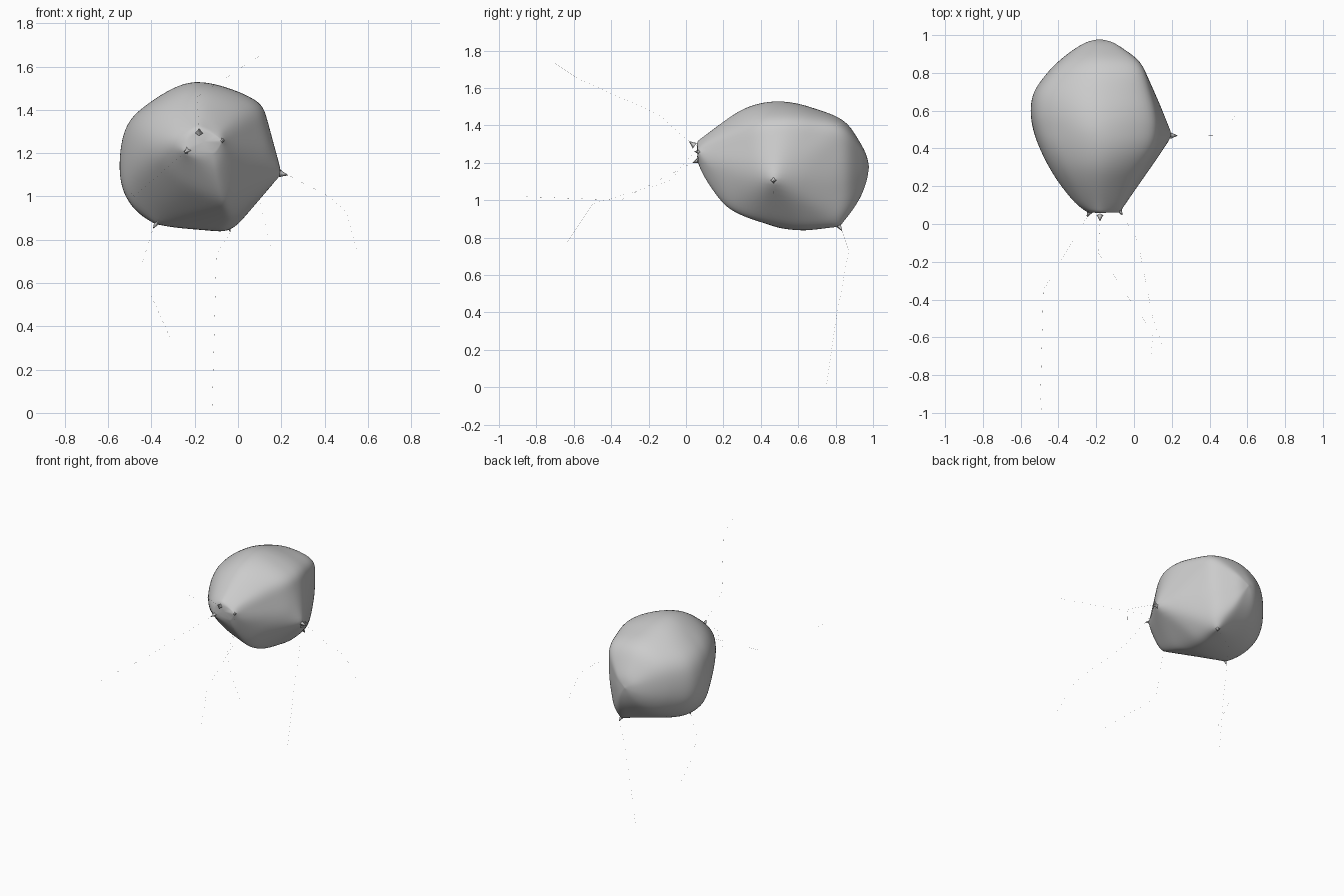
import bpy, bmesh, math
from mathutils import Vector
from mathutils.bvhtree import BVHTree

if "Cube" in bpy.data.objects:
    bpy.data.objects.remove(bpy.data.objects["Cube"])

grey = bpy.data.materials.new("plain_grey")
grey.diffuse_color = (0.6, 0.6, 0.6, 1)
grey.use_nodes = True
grey.node_tree.nodes["Principled BSDF"].inputs["Base Color"].default_value = grey.diffuse_color


def spline(pts, steps, closed=False):
    """Smooth curve through points of any dimension."""
    pts = [Vector(p) for p in pts]
    n = len(pts)
    get = (lambda i: pts[i % n]) if closed else (lambda i: pts[max(0, min(n - 1, i))])
    out = []
    for i in range(n if closed else n - 1):
        a, b, c, d = (get(i + k) for k in (-1, 0, 1, 2))
        for s in range(steps):
            t = s / steps
            out.append(b + (c - a) * (t / 2) + (a * 2 - b * 5 + c * 4 - d) * (t * t / 2)
                       + (b * 3 - a - c * 3 + d) * (t ** 3 / 2))
    return out if closed else out + [pts[-1]]


def finish(bm, name):
    bmesh.ops.recalc_face_normals(bm, faces=bm.faces)
    me = bpy.data.meshes.new(name)
    bm.to_mesh(me)
    bm.free()
    me.materials.append(grey)
    ob = bpy.data.objects.new(name, me)
    bpy.context.collection.objects.link(ob)
    for p in me.polygons:
        p.use_smooth = True
    return ob


def section(outline):
    """Smooth outline scaled to a unit square."""
    pts = spline(outline, 9, True)
    lo = [min(p[k] for p in pts) for k in (0, 1)]
    hi = [max(p[k] for p in pts) for k in (0, 1)]
    return [Vector([(p[k] - lo[k]) / (hi[k] - lo[k]) for k in (0, 1)]) for p in pts]


# Cross-section outlines (x, z) at three depths, from the lower left corner
front = section([(-.27, 1.04), (-.12, .97), (-.04, .96), (.03, 1.12), (.025, 1.25),
                 (-.02, 1.36), (-.17, 1.43), (-.31, 1.38), (-.39, 1.27), (-.38, 1.15)])
middle = section([(-.39, .87), (-.12, .84), (.0, .88), (.2, 1.1), (.17, 1.31),
                  (.1, 1.445), (-.19, 1.53), (-.42, 1.42), (-.525, 1.28), (-.53, 1.02)])
back = section([(-.36, .96), (-.2, .89), (-.03, .86), (.03, 1.05), (.045, 1.25),
                (.02, 1.40), (-.18, 1.445), (-.34, 1.39), (-.43, 1.28), (-.44, 1.10)])


def blend(y):
    a, b, y0, y1 = (front, middle, .22, .5) if y < .5 else (middle, back, .5, .82)
    t = max(0, min(1, (y - y0) / (y1 - y0)))
    return [p.lerp(q, t) for p, q in zip(a, b)]


# Body extents along the depth: y, x min, x max, z min, z max
stations = [(.065, -.235, -.085, 1.20, 1.295), (.1, -.30, -.05, 1.12, 1.34),
            (.2, -.385, .016, .98, 1.42), (.3, -.45, .09, .915, 1.485),
            (.4, -.50, .155, .88, 1.52), (.5, -.535, .18, .85, 1.53),
            (.6, -.548, .155, .832, 1.517), (.7, -.53, .11, .838, 1.487),
            (.8, -.46, .065, .865, 1.45), (.87, -.39, .02, .92, 1.40),
            (.93, -.31, -.06, 1.01, 1.31), (.965, -.245, -.12, 1.10, 1.24),
            (.978, -.185, -.18, 1.175, 1.18)]

# Spike tips and the direction each one points
spikes = {
    "front_left_spike": ((-.25, .035, 1.20), (-.4, -.8, -.3)),
    "front_top_spike": ((-.18, .015, 1.315), (0, -.8, .6)),
    "front_right_spike": ((-.06, .045, 1.26), (.5, -.8, .1)),
    "right_spike": ((.232, .468, 1.098), (1, 0, -.2)),
    "lower_left_spike": ((-.392, .50, .852), (-.5, 0, -.8)),
    "lower_back_spike": ((-.035, .835, .835), (.3, .5, -.8)),
}
ends = [(Vector(t), Vector(d).normalized()) for t, d in spikes.values()]

# Lofted body
bm = bmesh.new()
rings, centres = [], []
for y, x0, x1, z0, z1 in spline(stations, 5):
    rings.append([bm.verts.new((x0 + (x1 - x0) * u, y, z0 + (z1 - z0) * v)) for u, v in blend(y)])
    centres.append(Vector(((x0 + x1) / 2, y, (z0 + z1) / 2)))
n = len(front)

# Taut skin stretched over the loft and the spike roots
taut = bmesh.new()
for v in bm.verts:
    taut.verts.new(v.co)
for tip, d in ends:
    taut.verts.new(tip - d * .028)
bmesh.ops.convex_hull(taut, input=taut.verts)
skin = BVHTree.FromBMesh(taut)
taut.free()
for ring, c in list(zip(rings, centres))[1:-1]:
    for v in ring:
        hit = skin.ray_cast(c, (v.co - c).normalized())[0]
        if hit:
            v.co = hit

for a, b in zip(rings, rings[1:]):
    for i in range(n):
        j = (i + 1) % n
        bm.faces.new((a[i], a[j], b[j], b[i]))
for ring in (rings[0], rings[-1]):
    bmesh.ops.poke(bm, faces=[bm.faces.new(ring)])
inner = [v for ring in rings[1:-1] for v in ring]
for _ in range(4):
    bmesh.ops.smooth_vert(bm, verts=inner, factor=.5, use_axis_x=True, use_axis_y=True, use_axis_z=True)

# Draw the skin out towards each spike
for v in bm.verts:
    start = v.co.copy()
    for tip, d in ends:
        gap = tip - d * .012 - start
        v.co += gap * .75 * math.exp(-gap.length / .03)
finish(bm, "body")

# Small four-pointed flared spikes
for name, (tip, d) in zip(spikes, ends):
    turn = d.to_track_quat('Z', 'Y')
    bm = bmesh.new()
    rows = []
    for drop, wide, thin in ((.04, .018, .010), (.022, .009, .005), (.01, .005, .003)):
        rows.append([bm.verts.new(tip - d * drop + turn @ Vector((
            math.cos(k * math.pi / 4) * (thin if k % 2 else wide),
            math.sin(k * math.pi / 4) * (thin if k % 2 else wide), 0))) for k in range(8)])
    apex = bm.verts.new(tip)
    for k in range(8):
        m = (k + 1) % 8
        for a, b in zip(rows, rows[1:]):
            bm.faces.new((a[k], a[m], b[m], b[k]))
        bm.faces.new((rows[-1][k], rows[-1][m], apex))
    finish(bm, name)

# Hair-thin threads trailing from the spikes
threads = {
    "front_left_spike": [(-.48, -.35, 1.0), (-.495, -.9, 1.02), (-.49, -1, 1.02)],
    "front_top_spike": [(-.19, -.15, 1.46), (.10, -.58, 1.65), (.09, -.70, 1.73)],
    "front_right_spike": [(.02, -.09, 1.1), (.1, -.5, .98), (.15, -.64, .77)],
    "right_spike": [(.42, .47, 1.0), (.5, .53, .93), (.549, .59, .75)],
    "lower_left_spike": [(-.44, .5, .70), (-.40, .5, .54), (-.31, .5, .34)],
    "lower_back_spike": [(-.10, .87, .73), (-.11, .8, .35), (-.12, .75, .001)],
}
for name, path in threads.items():
    cu = bpy.data.curves.new(name.replace("spike", "thread"), 'CURVE')
    cu.dimensions = '3D'
    cu.bevel_depth = .00012
    cu.bevel_resolution = 0
    sp = cu.splines.new('POLY')
    pts = [spikes[name][0]] + path
    sp.points.add(len(pts) - 1)
    for p, co in zip(sp.points, pts):
        p.co = (*co, 1)
    cu.materials.append(grey)
    bpy.context.collection.objects.link(bpy.data.objects.new(cu.name, cu))
